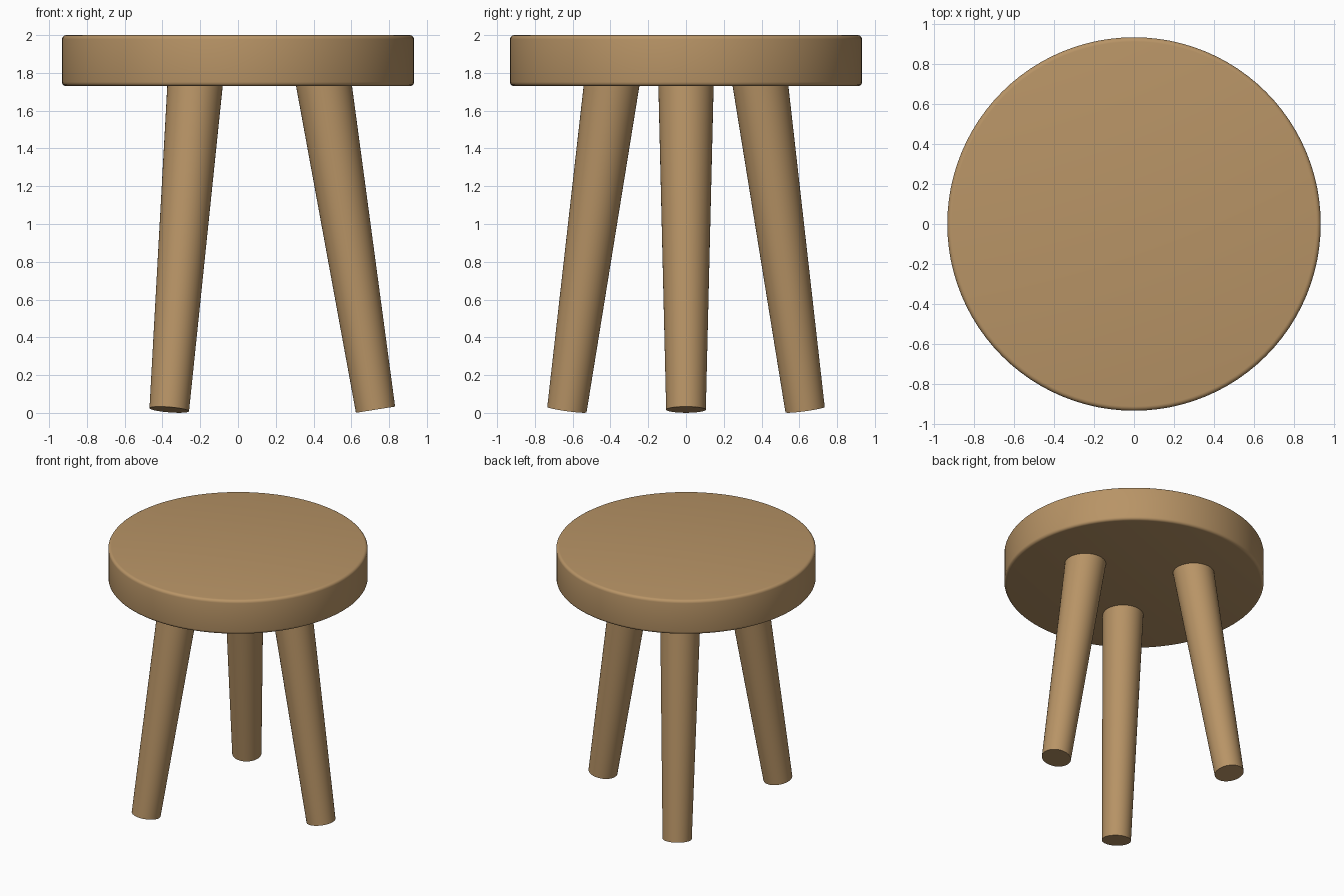
import bpy, math
from mathutils import Vector, Matrix

cube = bpy.data.objects.get("Cube")
if cube:
    bpy.data.objects.remove(cube, do_unlink=True)

wood = bpy.data.materials.new("light_wood")
wood.use_nodes = True
color = (0.479, 0.296, 0.133, 1)
wood.diffuse_color = color
wood.node_tree.nodes["Principled BSDF"].inputs["Base Color"].default_value = color


def finish(obj, name):
    obj.name = name
    obj.data.materials.append(wood)
    bpy.ops.object.shade_smooth_by_angle(angle=math.radians(40))


# Round seat with softened rims
bpy.ops.mesh.primitive_cylinder_add(vertices=96, radius=0.932, depth=0.27, location=(0, 0, 1.865))
seat = bpy.context.object
bevel = seat.modifiers.new("soft_rim", 'BEVEL')
bevel.width = 0.022
bevel.segments = 4
bevel.limit_method = 'ANGLE'
bpy.ops.object.modifier_apply(modifier=bevel.name)
finish(seat, "seat")

# Three splayed, tapered legs whose tops are seated inside the slab
foot = Vector((0.728, 0, 0.017))
top = Vector((0.445, 0, 1.80))
axis = top - foot
for name, degrees in (("left_leg", 0), ("back_right_leg", 120), ("front_right_leg", 240)):
    bpy.ops.mesh.primitive_cone_add(vertices=48, radius1=0.105, radius2=0.148, depth=axis.length)
    leg = bpy.context.object
    tilt = axis.to_track_quat('Z', 'Y').to_matrix().to_4x4()
    leg.matrix_world = (Matrix.Rotation(math.radians(degrees), 4, 'Z')
                        @ Matrix.Translation((foot + top) / 2) @ tilt)
    finish(leg, name)
